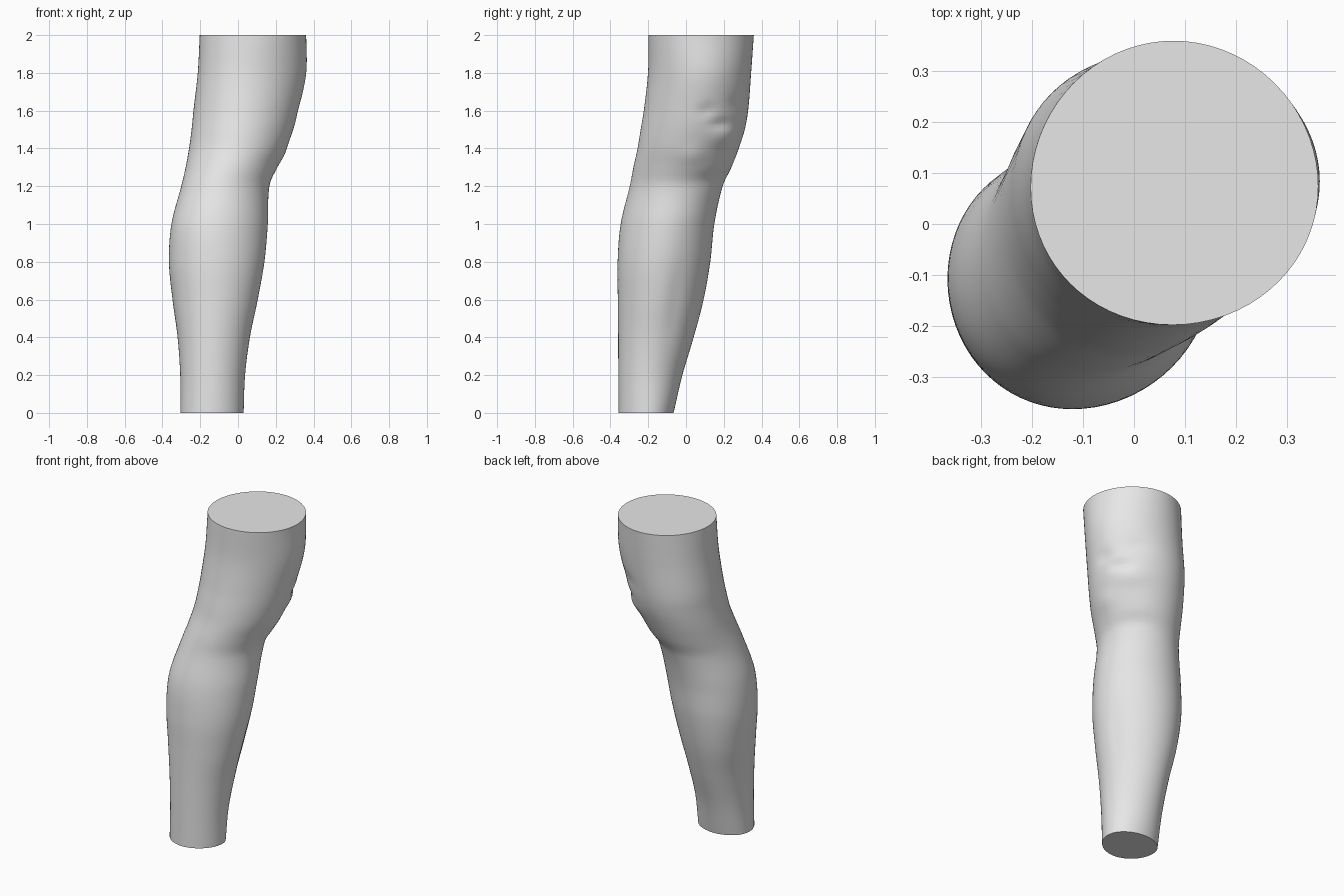
import bpy, bmesh, math

cube = bpy.data.objects.get("Cube")
if cube:
    bpy.data.objects.remove(cube, do_unlink=True)

# One plain grey
grey = bpy.data.materials.new("plain grey")
grey.use_nodes = True
colour = (0.8, 0.8, 0.8, 1)
grey.diffuse_color = colour
grey.node_tree.nodes["Principled BSDF"].inputs["Base Color"].default_value = colour

# Height, then outward reach every 45 degrees, starting at +x and turning to +y
SECTIONS = [
    (0.0, 0.03, -0.085, -0.07, 0.115, 0.303, 0.40, 0.36, 0.20),
    (0.2, 0.04, -0.065, -0.02, 0.143, 0.303, 0.40, 0.359, 0.205),
    (0.4, 0.07, -0.025, 0.045, 0.18, 0.32, 0.40, 0.362, 0.213),
    (0.6, 0.113, 0.025, 0.098, 0.227, 0.347, 0.405, 0.365, 0.23),
    (0.8, 0.147, 0.07, 0.132, 0.255, 0.365, 0.412, 0.365, 0.245),
    (1.0, 0.165, 0.105, 0.153, 0.255, 0.352, 0.395, 0.35, 0.237),
    (1.2, 0.17, 0.155, 0.195, 0.25, 0.30, 0.33, 0.30, 0.217),
    (1.3, 0.205, 0.22, 0.235, 0.27, 0.272, 0.295, 0.277, 0.232),
    (1.4, 0.25, 0.275, 0.27, 0.29, 0.25, 0.262, 0.252, 0.25),
    (1.5, 0.288, 0.32, 0.30, 0.303, 0.234, 0.24, 0.235, 0.258),
    (1.6, 0.318, 0.345, 0.32, 0.307, 0.225, 0.22, 0.22, 0.26),
    (1.8, 0.363, 0.382, 0.34, 0.293, 0.205, 0.19, 0.20, 0.267),
    (2.0, 0.363, 0.387, 0.362, 0.277, 0.203, 0.172, 0.197, 0.28),
]

# Small knee and shin forms: angle, height, angular width, height width, depth
FORMS = [
    (12, 1.60, 12, 0.035, -0.010),
    (32, 1.53, 14, 0.022, -0.012),
    (42, 1.46, 20, 0.045, 0.012),
    (55, 1.64, 14, 0.04, -0.007),
    (5, 1.36, 16, 0.05, 0.008),
    (40, 1.24, 28, 0.035, -0.006),
    (25, 0.60, 10, 0.18, -0.005),
]


def reach_at(z):
    """Smoothly blended reaches at height z."""
    i = max(k for k in range(len(SECTIONS) - 1) if SECTIONS[k][0] <= z + 1e-6)
    a, b = SECTIONS[i], SECTIONS[i + 1]
    before, after = SECTIONS[max(i - 1, 0)], SECTIONS[min(i + 2, len(SECTIONS) - 1)]
    span = b[0] - a[0]
    t = (z - a[0]) / span
    out = []
    for k in range(1, 9):
        m0 = (b[k] - before[k]) / (b[0] - before[0]) * span
        m1 = (after[k] - a[k]) / (after[0] - a[0]) * span
        out.append((2*t**3 - 3*t**2 + 1) * a[k] + (t**3 - 2*t**2 + t) * m0
                   + (3*t**2 - 2*t**3) * b[k] + (t**3 - t**2) * m1)
    return out


def outline(z, sides=72):
    """Rounded outline that touches all eight reaches."""
    reach = reach_at(z)
    waves = []
    for n, weight in ((1, 1), (2, 1), (3, 0.5)):
        c = sum(r * math.cos(n * k * math.pi / 4) for k, r in enumerate(reach)) / 4
        s = sum(r * math.sin(n * k * math.pi / 4) for k, r in enumerate(reach)) / 4
        waves.append((n, c * weight, s * weight))
    points = []
    for j in range(sides):
        a = 2 * math.pi * j / sides
        h, dh = sum(reach) / 8, 0
        for n, c, s in waves:
            h += c * math.cos(n * a) + s * math.sin(n * a)
            dh += n * (s * math.cos(n * a) - c * math.sin(n * a))
        for deg, height, wide, tall, depth in FORMS:
            d = (math.degrees(a) - deg + 180) % 360 - 180
            h += depth * math.exp(-(d / wide) ** 2 - ((z - height) / tall) ** 2)
        points.append((h * math.cos(a) - dh * math.sin(a),
                       h * math.sin(a) + dh * math.cos(a), z))
    return points


# Leg: stacked outlines, closed by flat cuts at both ends
bm = bmesh.new()
LAYERS = 100
rings = [[bm.verts.new(p) for p in outline(2 * i / LAYERS)] for i in range(LAYERS + 1)]
for low, high in zip(rings, rings[1:]):
    for j in range(len(low)):
        k = (j + 1) % len(low)
        bm.faces.new((low[j], low[k], high[k], high[j]))
bm.faces.new(rings[0][::-1])
bm.faces.new(rings[-1])
mesh = bpy.data.meshes.new("leg")
bm.to_mesh(mesh)
bm.free()
mesh.materials.append(grey)
leg = bpy.data.objects.new("leg", mesh)
bpy.context.collection.objects.link(leg)

# Smooth skin with crisp cut edges
bpy.ops.object.select_all(action="DESELECT")
leg.select_set(True)
bpy.context.view_layer.objects.active = leg
bpy.ops.object.shade_smooth_by_angle(angle=math.radians(45))
